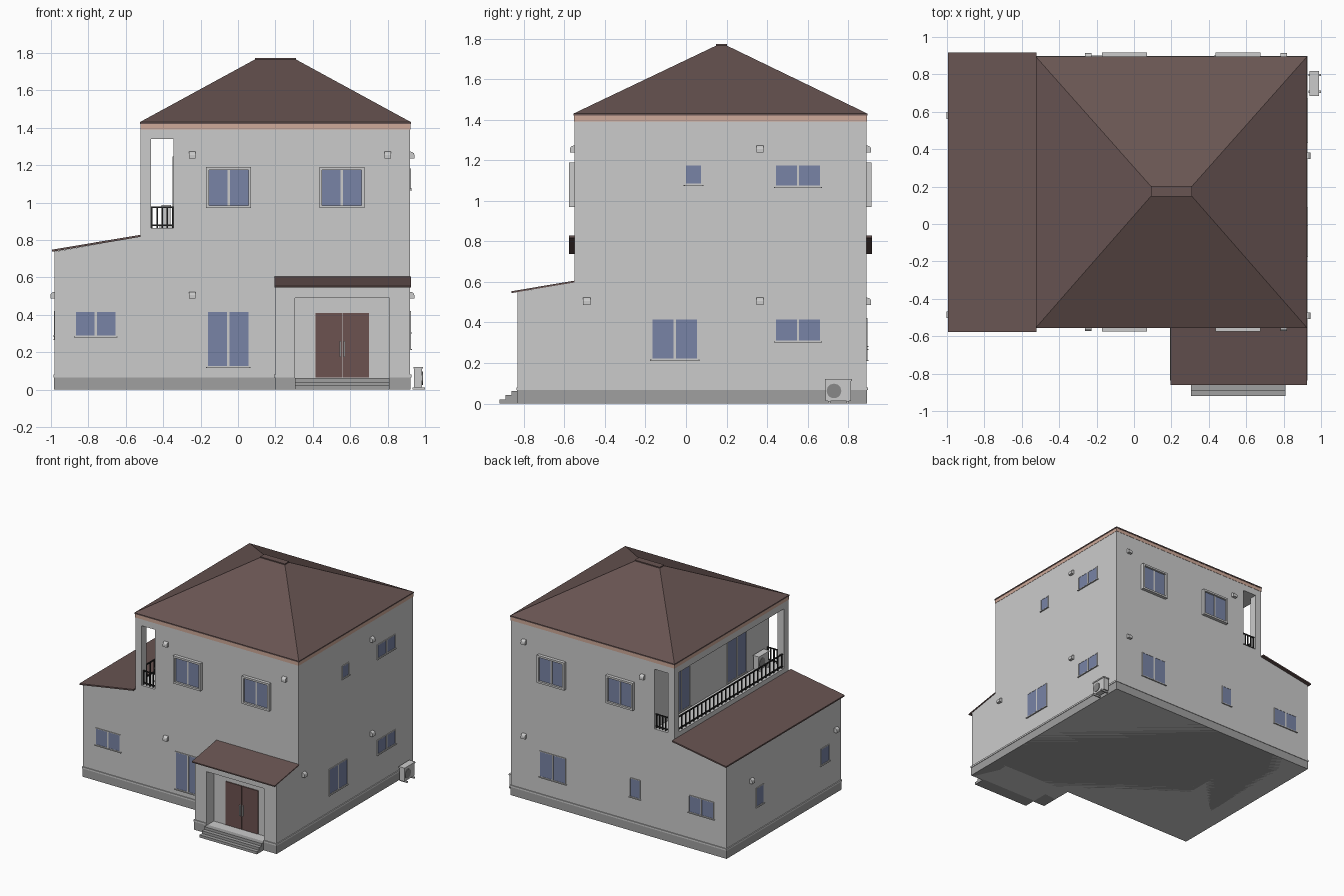
import bpy, bmesh, math
from mathutils import Matrix, Vector

if "Cube" in bpy.data.objects:
    bpy.data.objects.remove(bpy.data.objects["Cube"])


def material(name, rgb):
    m = bpy.data.materials.new(name)
    m.diffuse_color = (*rgb, 1)
    m.use_nodes = True
    m.node_tree.nodes["Principled BSDF"].inputs["Base Color"].default_value = m.diffuse_color
    return m


ROOF = material("roof_brown", (0.14, 0.09, 0.085))
DOOR = material("door_brown", (0.15, 0.085, 0.08))
GLASS = material("glass_blue", (0.19, 0.23, 0.38))
BLACK = material("black_metal", (0.02, 0.02, 0.02))
TRIM = material("eave_trim", (0.62, 0.40, 0.32))
STONE = material("foundation_grey", (0.35, 0.35, 0.35))
WHITE = material("white_paint", (0.85, 0.85, 0.85))
FAN = material("fan_grey", (0.25, 0.25, 0.25))


def finish(name, bm, mat=None):
    bmesh.ops.recalc_face_normals(bm, faces=bm.faces)
    me = bpy.data.meshes.new(name)
    bm.to_mesh(me)
    bm.free()
    if mat:
        me.materials.append(mat)
    ob = bpy.data.objects.new(name, me)
    bpy.context.collection.objects.link(ob)
    return ob


def boxes(name, items, mat=None):
    """One object from boxes given as (x0, x1, y0, y1, z0, z1)."""
    bm = bmesh.new()
    for x0, x1, y0, y1, z0, z1 in items:
        c = Vector((x0 + x1, y0 + y1, z0 + z1)) / 2
        s = (abs(x1 - x0), abs(y1 - y0), abs(z1 - z0), 1)
        bmesh.ops.create_cube(bm, size=1, matrix=Matrix.Translation(c) @ Matrix.Diagonal(s))
    return finish(name, bm, mat)


def prism(name, pts, vec, mat=None):
    """Extrude a planar outline of 3D points along vec."""
    bm = bmesh.new()
    f = bm.faces.new([bm.verts.new(p) for p in pts])
    new = bmesh.ops.extrude_face_region(bm, geom=[f])["geom"]
    bmesh.ops.translate(bm, vec=vec, verts=[v for v in new if isinstance(v, bmesh.types.BMVert)])
    return finish(name, bm, mat)


def cut(ob, *regions):
    for r in regions:
        c = boxes("cutter", [r])
        m = ob.modifiers.new("cut", 'BOOLEAN')
        m.operation, m.object, m.solver = 'DIFFERENCE', c, 'EXACT'
        bpy.context.view_layer.objects.active = ob
        bpy.ops.object.modifier_apply(modifier=m.name)
        bpy.data.objects.remove(c)


# Walls: axis of outward normal, its sign, and the plane position
WALLS = {"front": ('y', -1, -0.55), "back": ('y', 1, 0.89), "right": ('x', 1, 0.92),
         "left": ('x', -1, -0.98), "balcony": ('x', -1, -0.345), "porch": ('y', -1, -0.74)}


def on_wall(wall, u0, u1, d0, d1, z0, z1):
    """Box on a wall: u along it, d outward from it."""
    ax, s, p = WALLS[wall]
    a, b = sorted((p + s * d0, p + s * d1))
    return (a, b, u0, u1, z0, z1) if ax == 'x' else (u0, u1, a, b, z0, z1)


def window(wall, u0, u1, z0, z1, panes=2, bay=False):
    t, d = (0.015, 0.026) if bay else (0.006, 0.005)
    g = 0.010 if bay else 0.003
    ring = [(u0 - t, u0, z0 - t, z1 + t), (u1, u1 + t, z0 - t, z1 + t),
            (u0, u1, z1, z1 + t), (u0, u1, z0 - t, z0)]
    parts = [on_wall(wall, a, b, 0, d, c, e) for a, b, c, e in ring]
    if not bay:
        parts.append(on_wall(wall, u0 - 0.012, u1 + 0.012, 0, 0.01, z0 - t - 0.005, z0 - t))
    w = (u1 - u0) / panes
    for i in range(1, panes):
        parts.append(on_wall(wall, u0 + i * w - 0.006, u0 + i * w + 0.006, 0, g + 0.003, z0, z1))
    boxes(wall + "_window_frame", parts)
    boxes(wall + "_window_glass", [on_wall(wall, u0, u1, 0, g, z0, z1)], GLASS)


def vent(wall, u, z):
    """Small hooded wall vent with a rounded top."""
    ax, s, p = WALLS[wall]
    prof = [(0, -0.018), (0.023, -0.018), (0.023, 0)]
    prof += [(0.023 * math.cos(a), 0.018 * math.sin(a)) for a in (0.5, 1.0, math.pi / 2)]
    h = 0.018
    if ax == 'x':
        prism("vent", [(p + s * d, u - h, z + k) for d, k in prof], (0, 2 * h, 0))
    else:
        prism("vent", [(u - h, p + s * d, z + k) for d, k in prof], (2 * h, 0, 0))


def air_unit(name, x, y, z, s):
    """Outdoor air conditioner, back at x, fan facing the s side."""
    boxes(name + "_body", [(x, x + s * 0.045, y - 0.063, y + 0.063, z + 0.012, z + 0.112),
                           (x - s * 0.003, x + s * 0.05, y - 0.067, y + 0.067, z + 0.112, z + 0.122)], WHITE)
    boxes(name + "_feet", [(x - s * 0.008, x + s * 0.06, y + k - 0.006, y + k + 0.006, z, z + 0.012)
                           for k in (-0.045, 0.045)], WHITE)
    bm = bmesh.new()
    bmesh.ops.create_cone(bm, cap_ends=True, segments=24, radius1=0.036, radius2=0.036, depth=0.006,
                          matrix=Matrix.Translation((x + s * 0.046, y - s * 0.022, z + 0.062))
                          @ Matrix.Rotation(math.pi / 2, 4, 'Y'))
    finish(name + "_fan", bm, FAN)


# Main walls with the corner balcony cut out
main = boxes("main_walls", [(-0.52, 0.92, -0.55, 0.89, 0, 1.42)])
cut(main, (-0.465, -0.345, -1, 1.2, 0.865, 1.34), (-0.6, -0.345, -0.49, 0.83, 0.865, 1.34))
boxes("eave_trim", [(-0.522, 0.922, -0.552, 0.892, 1.392, 1.42)], TRIM)

# Side wing and its lean-to roof
prism("wing_walls", [(-0.98, -0.55, 0), (-0.52, -0.55, 0), (-0.52, -0.55, 0.818), (-0.98, -0.55, 0.738)], (0, 1.44, 0))
prism("wing_roof", [(-0.995, -0.577, 0.737), (-0.52, -0.577, 0.817), (-0.52, -0.577, 0.828), (-0.995, -0.577, 0.748)],
      (0, 1.494, 0), ROOF)

# Hipped main roof with a thin eave edge and a flat ridge cap
bm = bmesh.new()
rings = [[bm.verts.new(p) for p in ((a, c, z), (b, c, z), (b, d, z), (a, d, z))]
         for a, b, c, d, z in ((-0.525, 0.925, -0.555, 0.895, 1.42), (-0.525, 0.925, -0.555, 0.895, 1.43),
                               (0.09, 0.31, 0.148, 0.202, 1.765))]
bm.faces.new(rings[0])
bm.faces.new(rings[2])
for lo, hi in zip(rings, rings[1:]):
    for i in range(4):
        j = (i + 1) % 4
        bm.faces.new((lo[i], lo[j], hi[j], hi[i]))
finish("main_roof", bm, ROOF)
boxes("ridge_cap", [(0.09, 0.31, 0.148, 0.202, 1.758, 1.773)], ROOF)

# Porch with recessed entrance
porch = prism("porch_walls", [(0.2, -0.83, 0), (0.2, -0.55, 0), (0.2, -0.55, 0.597), (0.2, -0.83, 0.55)], (0.72, 0, 0))
cut(porch, (0.305, 0.81, -1, -0.74, 0.062, 0.49))
prism("porch_roof", [(0.195, -0.86, 0.545), (0.195, -0.55, 0.597), (0.195, -0.55, 0.606), (0.195, -0.86, 0.554)],
      (0.73, 0, 0), ROOF)
boxes("front_steps", [(0.305, 0.81, -0.92 + 0.03 * i, -0.82, 0.021 * i, 0.021 * (i + 1)) for i in range(3)], STONE)
boxes("front_door", [on_wall("porch", a, b, 0, 0.008, 0.065, 0.41) for a, b in ((0.415, 0.5565), (0.5585, 0.70))], DOOR)
boxes("door_handles", [on_wall("porch", u - 0.004, u + 0.004, 0.008, 0.022, 0.175, 0.26) for u in (0.548, 0.567)], WHITE)

# Foundation and the pale band above it
boxes("foundation", [(-0.983, 0.923, -0.553, 0.893, 0, 0.068), (0.197, 0.305, -0.833, -0.55, 0, 0.068),
                     (0.81, 0.923, -0.833, -0.55, 0, 0.068)], STONE)
boxes("base_band", [(-0.987, 0.927, -0.557, 0.897, 0.066, 0.08), (0.193, 0.305, -0.837, -0.745, 0.066, 0.08),
                    (0.81, 0.927, -0.837, -0.745, 0.066, 0.08), (0.193, 0.25, -0.75, -0.55, 0.066, 0.08),
                    (0.87, 0.927, -0.75, -0.55, 0.066, 0.08)], WHITE)

# Windows
for side in ("front", "back"):
    for u in (-0.155, 0.45):
        window(side, u, u + 0.21, 0.985, 1.175, bay=True)
    window(side, -0.865, -0.655, 0.29, 0.415)
window("front", -0.16, 0.055, 0.127, 0.415)
window("back", 0.44, 0.66, 0.22, 0.415)
window("back", -0.215, -0.135, 0.275, 0.415, 1)
window("right", 0.0, 0.075, 1.085, 1.175, 1)
window("right", 0.445, 0.66, 1.075, 1.175)
window("right", -0.165, 0.055, 0.222, 0.415)
window("right", 0.445, 0.66, 0.312, 0.415)
window("left", 0.43, 0.51, 0.275, 0.415, 1)
window("left", -0.40, -0.30, 0.295, 0.415, 1)
window("balcony", -0.26, -0.03, 0.885, 1.24)
window("balcony", 0.45, 0.66, 0.885, 1.24)

# Wall vents
for side, u, z in (("front", -0.245, 1.255), ("front", 0.8, 1.255), ("front", -0.245, 0.505),
                   ("back", -0.245, 1.255), ("back", 0.8, 1.255), ("back", 0.8, 0.505),
                   ("right", 0.365, 1.255), ("right", 0.365, 0.505), ("right", -0.49, 0.505),
                   ("left", 0.58, 0.505), ("left", -0.485, 0.505)):
    vent(side, u, z)

# Balcony railings: side run, then the front and back openings
r = 0.004
rail = [(-0.51, -0.50, -0.49, 0.83, z - r, z + r) for z in (0.88, 0.975)]
rail += [(-0.505 - r, -0.505 + r, y - r, y + r, 0.865, 0.975) for y in (-0.485 + 1.31 * i / 26 for i in range(27))]
for y in (-0.53, 0.87):
    rail += [(-0.465, -0.345, y - r, y + r, z - r, z + r) for z in (0.88, 0.975)]
    rail += [(x - r, x + r, y - r, y + r, 0.865, 0.975) for x in (-0.46 + 0.11 * i / 4 for i in range(5))]
boxes("balcony_railing", rail, BLACK)

# Air conditioner units on the ground and on the balcony
air_unit("ground_air_unit", 0.94, 0.752, 0, 1)
air_unit("balcony_air_unit", -0.36, -0.40, 0.865, -1)
